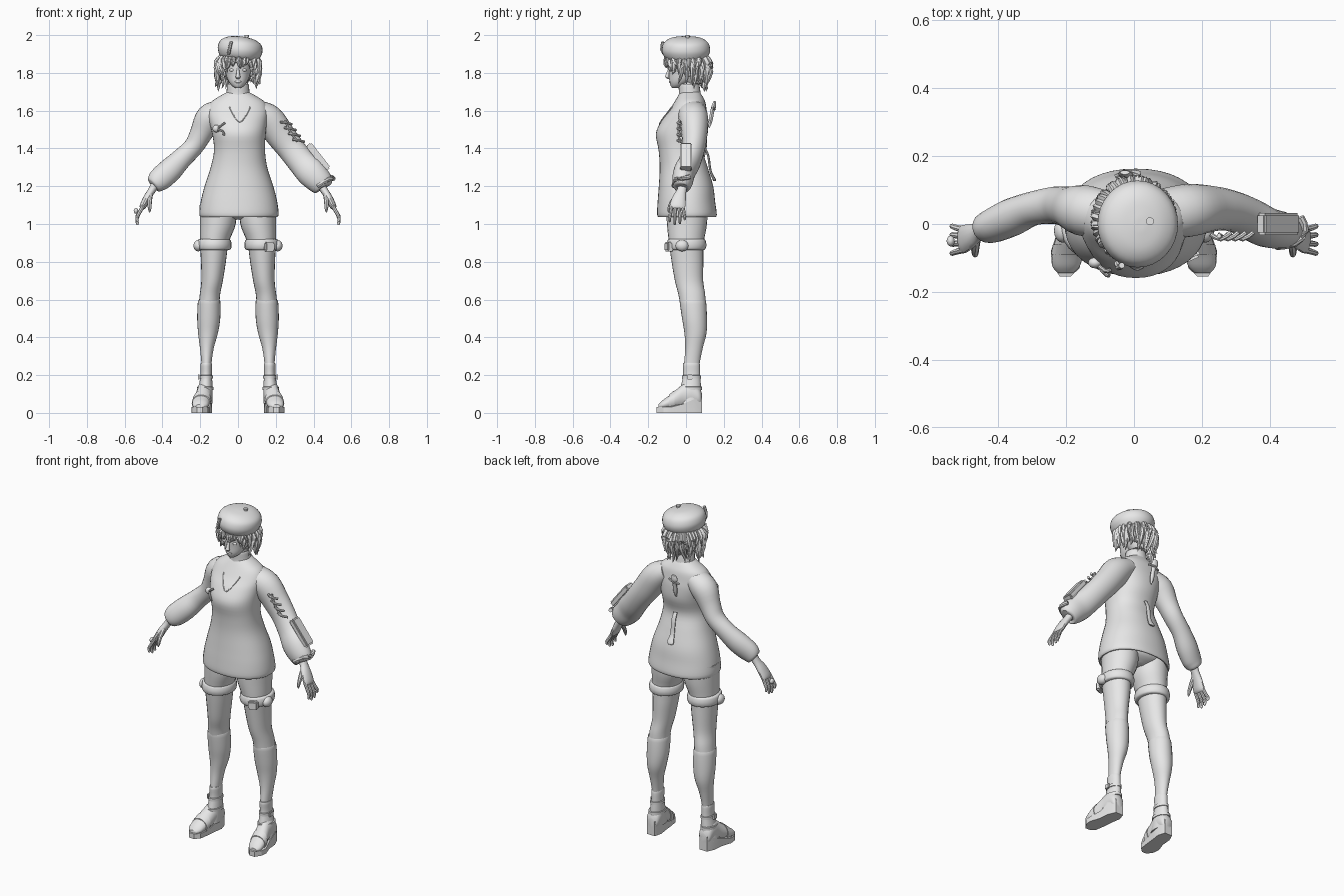
import bpy, bmesh, math, random
from mathutils import Vector, Matrix
from mathutils.bvhtree import BVHTree

random.seed(4)
grey = bpy.data.materials.new("plain_grey")
grey.diffuse_color = (0.8, 0.8, 0.8, 1)
X, Y, Z = Vector((1, 0, 0)), Vector((0, 1, 0)), Vector((0, 0, 1))


def finish(name, bm, angle=40):
    bmesh.ops.recalc_face_normals(bm, faces=bm.faces[:])
    mesh = bpy.data.meshes.new(name)
    bm.to_mesh(mesh)
    bm.free()
    mesh.materials.append(grey)
    ob = bpy.data.objects.new(name, mesh)
    bpy.context.collection.objects.link(ob)
    bpy.ops.object.select_all(action='DESELECT')
    ob.select_set(True)
    bpy.context.view_layer.objects.active = ob
    bpy.ops.object.shade_smooth_by_angle(angle=math.radians(angle))
    return ob


def resample(rows, k):
    """Smooth curve through rows of numbers."""
    out = []
    for i in range(len(rows) - 1):
        a, b, c, d = (rows[max(0, min(len(rows) - 1, i + j))] for j in (-1, 0, 1, 2))
        for t in (s / k for s in range(k)):
            out.append([0.5 * (2 * q + (r - p) * t + (2 * p - 5 * q + 4 * r - s) * t * t
                               + (3 * q - p - 3 * r + s) * t ** 3)
                        for p, q, r, s in zip(a, b, c, d)])
    return out + [list(rows[-1])]


def add_loft(bm, rows, axis=None, ref=Y, n=24, k=4, power=2.0, side=1):
    """Skin of elliptical rings (x, y, z, radius_u, radius_v), capped at both ends."""
    pts = resample(rows, k)
    rings = []
    for i, p in enumerate(pts):
        lo, hi = pts[max(0, i - 1)], pts[min(len(pts) - 1, i + 1)]
        t = axis or (Vector(hi[:3]) - Vector(lo[:3])).normalized()
        u = ref.cross(t).normalized()
        v = t.cross(u)
        ring = []
        for j in range(n):
            a = math.tau * j / n
            c, s = math.cos(a), math.sin(a)
            cu = math.copysign(abs(c) ** (2 / power), c) * max(p[3], 0.001)
            sv = math.copysign(abs(s) ** (2 / power), s) * max(p[4], 0.001)
            q = Vector(p[:3]) + u * cu + v * sv
            ring.append(bm.verts.new((q.x * side, q.y, q.z)))
        rings.append(ring)
    for a, b in zip(rings, rings[1:]):
        for j in range(n):
            bm.faces.new((a[j], a[(j + 1) % n], b[(j + 1) % n], b[j]))
    bm.faces.new(rings[0])
    bm.faces.new(rings[-1])


def loft(name, rows, **kw):
    bm = bmesh.new()
    add_loft(bm, rows, **kw)
    return finish(name, bm)


def rods(name, paths, r, n=8, k=2):
    """Several thin round rods in one object."""
    bm = bmesh.new()
    for path in paths:
        add_loft(bm, [(*p, r, r) for p in path], ref=Vector((0.3, 0.9, 0.25)), n=n, k=k)
    return finish(name, bm)


def ball(name, loc, size):
    bm = bmesh.new()
    m = Matrix.Translation(loc) @ Matrix.Diagonal((*size, 1))
    bmesh.ops.create_uvsphere(bm, u_segments=16, v_segments=10, radius=1, matrix=m)
    return finish(name, bm)


def box(name, loc, size, rot=Matrix()):
    bm = bmesh.new()
    bmesh.ops.create_cube(bm, size=1, matrix=Matrix.Translation(loc) @ rot @ Matrix.Diagonal((*size, 1)))
    bmesh.ops.bevel(bm, geom=bm.edges[:], offset=min(size) * 0.2, segments=2, affect='EDGES')
    return finish(name, bm, 30)


# Sweater body, collar and neck
sweater = loft("sweater_body", [
    (.005, .005, 1.09, .18, .125), (.005, .005, 1.04, .195, .145), (.005, .005, 1.05, .21, .158),
    (.005, .002, 1.12, .202, .152), (.005, 0, 1.2, .182, .144), (.005, -.012, 1.3, .15, .127),
    (.008, -.027, 1.39, .135, .118), (.005, -.022, 1.48, .142, .137), (0, -.005, 1.55, .155, .122),
    (0, .01, 1.6, .16, .1), (0, .02, 1.645, .142, .082), (0, .022, 1.675, .1, .066),
    (0, .022, 1.70, .055, .05)], axis=Z, n=40, power=2.2)
loft("collar", [(0, .022, 1.66, .075, .065), (0, .02, 1.69, .062, .058), (0, .016, 1.735, .058, .055),
                (0, .016, 1.742, .052, .05), (0, .016, 1.73, .045, .044)], axis=Z)
loft("neck", [(0, .02, 1.70, .043, .045), (0, .02, 1.8, .042, .046)], axis=Z)

# Necklace laid over the chest
bm = bmesh.new()
bm.from_mesh(sweater.data)
tree = BVHTree.FromBMesh(bm)
bm.free()


def on_chest(x, z, off=.002):
    hit = tree.ray_cast(Vector((x, -1, z)), Y)[0]
    return Vector((x, hit.y - off, z))


rods("necklace", [[on_chest(.01 + .055 * t, 1.54 + .08 * abs(t) ** 1.6) for t in
                   (-1, -.75, -.5, -.25, 0, .25, .5, .75, 1)]], .003)

# Chest brooch
ball("brooch_ball", on_chest(-.115, 1.505, .012), (.02, .016, .02))
rods("brooch_ribbons", [[on_chest(-.115, 1.5, .01), on_chest(-.085, 1.525, .016), on_chest(-.07, 1.535, .01)],
                        [on_chest(-.11, 1.5, .01), on_chest(-.08, 1.49, .016), on_chest(-.075, 1.47, .01)]], .006)

# Sleeves: slim one and puffy one
loft("slim_sleeve", [
    (-.09, .03, 1.6, .06, .07), (-.15, .04, 1.56, .075, .075), (-.195, .05, 1.48, .06, .06),
    (-.235, .055, 1.41, .052, .055), (-.3, .045, 1.345, .055, .05), (-.36, .02, 1.285, .064, .055),
    (-.415, -.005, 1.235, .062, .05), (-.44, -.012, 1.207, .048, .042), (-.447, -.014, 1.2, .035, .03)])
loft("puffy_sleeve", [
    (.09, .03, 1.6, .06, .075), (.16, .04, 1.555, .08, .078), (.225, .045, 1.47, .077, .068),
    (.28, .04, 1.4, .073, .06), (.335, .02, 1.33, .073, .058), (.385, -.008, 1.275, .078, .058),
    (.43, -.018, 1.228, .07, .055), (.455, -.02, 1.203, .058, .045), (.46, -.021, 1.196, .035, .03)])

# Sleeve lacing and forearm plate
laces = []
for i in range(4):
    x, z = .225 + .022 * i, 1.54 - .031 * i
    laces.append([(x, -.03, z), (x + .03, -.045, z - .004), (x + .06, -.025, z - .012)])
laces.append([(.25, -.035, 1.55), (.27, -.04, 1.5), (.315, -.035, 1.435)])
rods("sleeve_laces", laces, .007)
box("forearm_plate", (.425, .0, 1.355), (.035, .065, .17), Matrix.Rotation(math.radians(-38), 4, 'Y'))
rods("cuff_band", [[(.42, -.065, 1.2), (.475, -.055, 1.235), (.505, -.02, 1.24), (.49, .02, 1.25)]], .012)

# Hands
for s, side in ((1, "left"), (-1, "right")):
    bm = bmesh.new()
    add_loft(bm, [(.43, -.015, 1.22, .026, .028), (.455, -.022, 1.18, .02, .025), (.48, -.035, 1.14, .02, .036),
                  (.503, -.045, 1.095, .018, .042), (.51, -.047, 1.08, .01, .036)], n=14, k=3, side=s)
    for f, (y, tip) in enumerate(((-.076, 1.01), (-.056, .995), (-.036, 1.0), (-.017, 1.02))):
        spread = (y + .047) * .35
        add_loft(bm, [(.5, y, 1.1, .011, .01), (.522, y + spread * .5, 1.06, .01, .009),
                      (.535, y + spread, (1.06 + tip) / 2, .009, .008), (.532, y + spread, tip + .004, .007, .006),
                      (.531, y + spread, tip, .002, .002)], n=8, k=2, side=s)
    add_loft(bm, [(.465, -.045, 1.155, .014, .014), (.468, -.075, 1.115, .012, .012),
                  (.468, -.09, 1.08, .009, .009), (.468, -.092, 1.062, .003, .003)], n=8, k=2, side=s)
    finish(side + "_hand", bm)
ball("hand_charm", (-.54, -.05, 1.07), (.012, .016, .016))

# Legs, socks, garters and shoes
loft("shorts", [(0, .01, 1.025, .04, .05), (0, .005, 1.06, .16, .11), (0, .005, 1.13, .17, .12)], axis=Z)
for s, side in ((1, "left"), (-1, "right")):
    loft(side + "_thigh", [
        (.105, .005, 1.1, .098, .11), (.107, .005, 1.0, .095, .106), (.125, .002, .9, .076, .092),
        (.13, .008, .8, .066, .084), (.137, .016, .7, .057, .075), (.148, .03, .63, .054, .071),
        (.153, .036, .58, .055, .068)], axis=Z, side=s)
    loft(side + "_sock", [
        (.153, .036, .585, .05, .062), (.153, .036, .592, .059, .07), (.155, .045, .5, .061, .066),
        (.159, .05, .42, .052, .058), (.165, .042, .34, .036, .046), (.167, .03, .25, .026, .041),
        (.168, .03, .18, .028, .042)], axis=Z, side=s)
    loft(side + "_garter", [
        (.127, .003, .862, .075, .09), (.127, .003, .868, .089, .1), (.127, .003, .89, .093, .105),
        (.127, .003, .914, .088, .1), (.127, .003, .92, .075, .092)], axis=Z, side=s)
    ball(side + "_garter_knot", (s * .21, -.02, .885), (.026, .035, .03))
    loft(side + "_ankle_boot", [
        (.168, .028, .262, .022, .036), (.168, .028, .258, .03, .045), (.168, .03, .2, .03, .045),
        (.172, .025, .13, .038, .055), (.178, .015, .05, .044, .068)], axis=Z, side=s)
    loft(side + "_foot", [
        (.175, .085, .07, .02, .03), (.175, .07, .085, .038, .05), (.176, .03, .1, .042, .07),
        (.18, -.01, .09, .042, .065), (.188, -.05, .072, .045, .052), (.196, -.09, .055, .046, .036),
        (.2, -.125, .042, .04, .024), (.202, -.145, .035, .022, .01)], axis=-Y, ref=Z, side=s)
    # Wedge sole cut from a foot outline
    outline = [(.15, .085), (.2, .085), (.22, .04), (.225, -.02), (.245, -.08), (.242, -.12), (.218, -.155),
               (.187, -.155), (.16, -.13), (.152, -.08), (.145, -.01), (.137, .04)]
    bm = bmesh.new()
    low = [bm.verts.new((s * x, y, 0)) for x, y in outline]
    top = [bm.verts.new((s * x, y, .03 + max(0, y + .06) * .4)) for x, y in outline]
    for i in range(len(low)):
        j = (i + 1) % len(low)
        bm.faces.new((low[i], low[j], top[j], top[i]))
    bm.faces.new(low)
    bm.faces.new(top)
    finish(side + "_sole", bm, 30)
    # Straps around ankle and instep
    for name, x, y, z, rx, ry in (("ankle", .169, .029, .19, .036, .05), ("low_ankle", .173, .025, .13, .043, .06)):
        loft(side + "_" + name + "_strap", [(x, y, z - .01, rx - .008, ry - .008), (x, y, z - .008, rx, ry),
             (x, y, z + .008, rx, ry), (x, y, z + .01, rx - .008, ry - .008)], axis=Z, k=1, side=s)
    loft(side + "_toe_strap", [(.19, -.06, .066, .049, .055), (.195, -.09, .052, .05, .044)],
         axis=-Y, ref=Z, k=1, side=s)
    box(side + "_strap_buckle", (s * .207, .02, .19), (.012, .03, .028))
box("garter_pouch", (.165, -.09, .88), (.055, .035, .05), Matrix.Rotation(.4, 4, 'Z'))

# Head and face
loft("head", [
    (0, -.055, 1.72, .014, .018), (0, -.047, 1.732, .032, .034), (0, -.03, 1.755, .05, .058),
    (0, -.008, 1.79, .064, .082), (0, 0, 1.83, .072, .093), (0, .008, 1.88, .077, .098),
    (0, .01, 1.94, .06, .08)], axis=Z, n=28)
loft("nose", [(0, -.088, 1.825, .006, .006), (0, -.098, 1.79, .01, .01), (0, -.1, 1.778, .013, .011),
              (0, -.092, 1.768, .007, .005)], axis=Z, n=10)
ball("lips", (0, -.083, 1.753), (.018, .008, .007))
for s, side in ((1, "left"), (-1, "right")):
    ball(side + "_eye", (s * .031, -.079, 1.815), (.015, .008, .008))
    ball(side + "_ear", (s * .07, .015, 1.81), (.012, .02, .03))

# Hair cap and curly locks
loft("hair_cap", [(0, .04, 1.745, .045, .045), (0, .037, 1.77, .062, .06), (0, .035, 1.82, .086, .074),
                  (0, .018, 1.87, .098, .098), (0, .01, 1.93, .085, .09)], axis=Z, n=28)
bm = bmesh.new()
for layer in range(3):
    for i in range(34):
        a = math.tau * (i + random.random()) / 34
        d = Vector((math.cos(a), math.sin(a), 0))
        front = max(0, -d.y)
        drop = (.1 + .04 * layer * .6) * (1 - .62 * front) * random.uniform(.75, 1.1)
        if layer == 2 and front > .35:
            continue
        w = Vector((-d.y, d.x, 0)) * random.uniform(-.022, .022)
        root = Vector((.088 * d.x, .012 + .092 * d.y, 1.885 - .012 * layer))
        back = .02 * max(0, d.y)
        locks = [root, root + d * .024 + w * .4 - Z * drop * .35, root + d * (.02 - back) + w - Z * drop * .75,
                 root + d * (random.uniform(.014, .036) - back) + w * 1.6 - Z * drop]
        add_loft(bm, [(*p, r, r * .7) for p, r in zip(locks, (.014, .017, .012, .001))],
                 ref=w.normalized() + d * .01 + Vector((.01, 0, .02)), n=6, k=2)
finish("curly_locks", bm)

# Beret with stem and hair clip
beret = loft("beret", [
    (0, 0, -.055, .07, .085), (0, 0, -.055, .098, .105), (0, 0, -.035, .112, .122), (0, 0, -.005, .119, .128),
    (0, 0, .03, .108, .115), (0, 0, .052, .07, .08), (0, 0, .06, .025, .03), (0, 0, .061, .003, .003)],
    axis=Z, n=32)
beret.matrix_world = Matrix.Translation((.012, 0, 1.932)) @ Matrix.Rotation(math.radians(7), 4, 'Y')
loft("beret_stem", [(.045, .008, 1.975, .009, .009), (.047, .008, 2.0, .012, .012)], axis=Z, n=10, k=1)
rods("hair_clip", [[(-.05, -.115, 1.9), (-.045, -.128, 1.925), (-.036, -.122, 1.965)]], .009)

# Items fastened to the back
loft("back_vial", [(-.02, .122, 1.51, .004, .004), (-.02, .13, 1.545, .012, .01), (-.022, .14, 1.6, .013, .011),
                   (-.025, .148, 1.625, .022, .012), (-.027, .152, 1.65, .014, .006)], n=10)
rods("back_vial_bar", [[(-.055, .14, 1.6), (-.02, .152, 1.608), (.015, .14, 1.615)]], .006)
loft("back_strap", [(0, .1, 1.4, .006, .012), (0, .118, 1.36, .006, .014), (0, .13, 1.28, .006, .014),
                    (0, .15, 1.235, .008, .022), (0, .152, 1.228, .006, .016)], ref=X, n=10)
